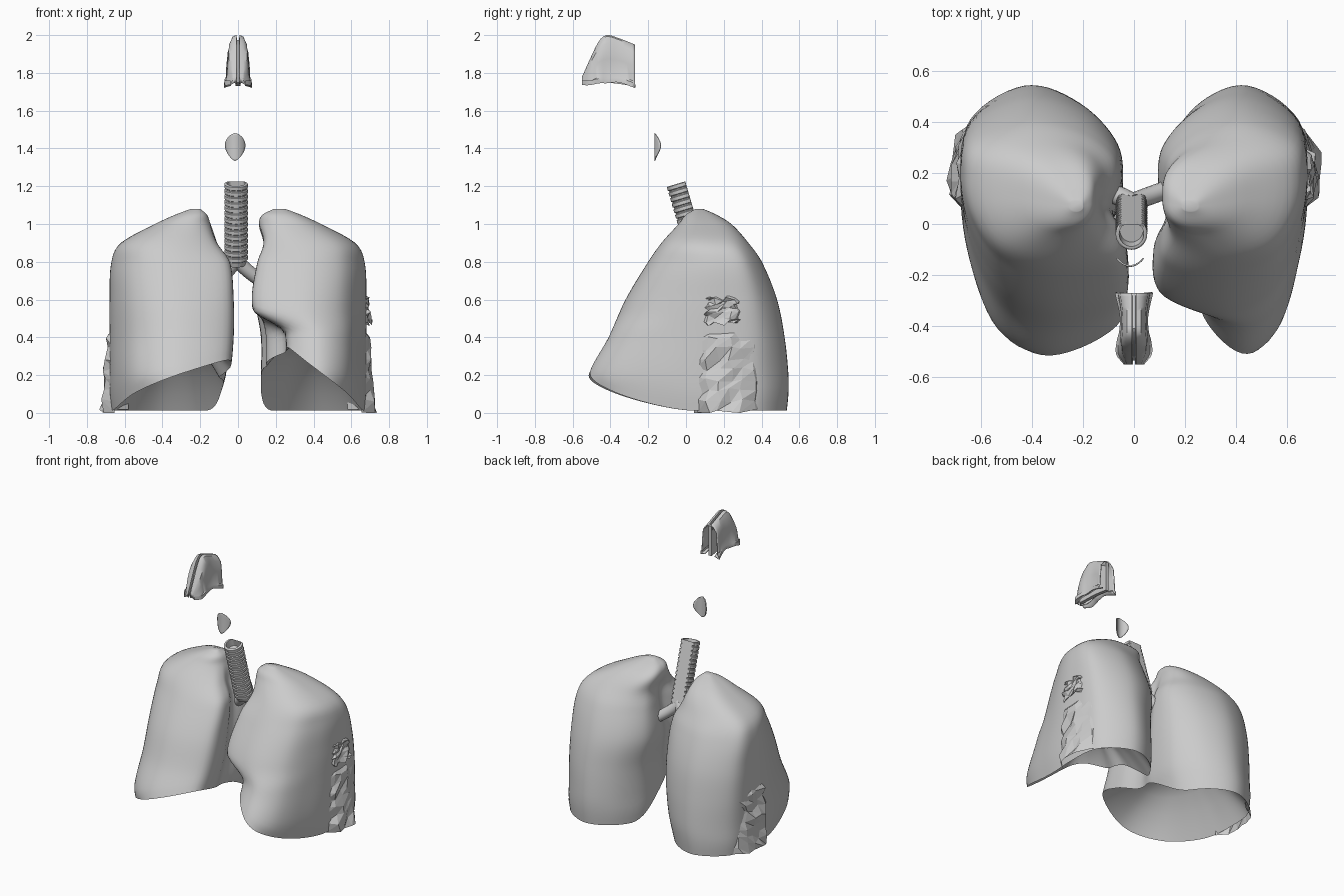
import bpy, bmesh, math, random
from mathutils import Vector

if "Cube" in bpy.data.objects:
    bpy.data.objects.remove(bpy.data.objects["Cube"])

random.seed(4)


def make(name, verts, faces, angle=45):
    me = bpy.data.meshes.new(name)
    me.from_pydata([tuple(v) for v in verts], [], faces)
    bm = bmesh.new()
    bm.from_mesh(me)
    bmesh.ops.recalc_face_normals(bm, faces=bm.faces)
    bm.to_mesh(me)
    bm.free()
    ob = bpy.data.objects.new(name, me)
    bpy.context.collection.objects.link(ob)
    if angle:
        bpy.ops.object.select_all(action='DESELECT')
        ob.select_set(True)
        bpy.context.view_layer.objects.active = ob
        bpy.ops.object.shade_smooth_by_angle(angle=math.radians(angle))
    return ob


def strips(rows, closed=True):
    """Quad faces between equal-length rows of vertices."""
    n = len(rows[0])
    return [(r * n + i, r * n + (i + 1) % n, (r + 1) * n + (i + 1) % n, (r + 1) * n + i)
            for r in range(len(rows) - 1) for i in range(n if closed else n - 1)]


def smooth(t):
    t = min(1, max(0, t))
    return t * t * (3 - 2 * t)


def spline_loop(pts, per):
    out, n = [], len(pts)
    for i in range(n):
        a, b, c, d = [Vector(pts[(i + k) % n]) for k in (-1, 0, 1, 2)]
        for j in range(per):
            t = j / per
            out.append(0.5 * (2 * b + (c - a) * t + (2 * a - 5 * b + 4 * c - d) * t * t
                              + (3 * b - a - 3 * c + d) * t ** 3))
    return out


def sample(table, z):
    """Smooth interpolation of table rows keyed by their first entry."""
    z = min(table[-1][0], max(table[0][0], z))
    i = max(k for k in range(len(table) - 1) if table[k][0] <= z)
    p, q = table[i], table[i + 1]
    a, b = table[max(0, i - 1)], table[min(len(table) - 1, i + 2)]
    h = q[0] - p[0]
    t = (z - p[0]) / h
    res = []
    for k in range(1, len(p)):
        m0 = (q[k] - a[k]) / (q[0] - a[0]) * h
        m1 = (b[k] - p[k]) / (b[0] - p[0]) * h
        res.append((2 * t**3 - 3 * t * t + 1) * p[k] + (t**3 - 2 * t * t + t) * m0
                   + (3 * t * t - 2 * t**3) * q[k] + (t**3 - t * t) * m1)
    return res


# Lungs: z, outer x, front y, back y, then inner x of each lung
SIZES = [(0, .67, -.46, .53, .10, .11), (.1, .68, -.49, .54, .07, .10), (.2, .68, -.515, .54, .04, .10),
         (.4, .68, -.41, .52, .02, .10), (.6, .68, -.32, .48, .02, .07), (.8, .67, -.20, .40, .04, .10),
         (.9, .62, -.13, .33, .10, .125), (1.0, .44, -.04, .24, .145, .11),
         (1.05, .33, 0, .16, .165, .13), (1.08, .25, .05, .09, .2, .19)]
# Cross-section: u runs inner to outer, v front to back
OUTLINE = [(.45, 0), (.77, .1), (.945, .36), (1, .63), (.94, .87), (.6, 1), (.28, .94), (.07, .78),
           (.04, .58), (.09, .44), (.01, .27), (.06, .08)]


def lung(name, side):
    loop = spline_loop(OUTLINE, 7)

    def rim(u, v):
        u, v = max(0, u), max(0, v)
        inner = (.27 if side > 0 else .2) * max(0, 1 - u) ** 1.6 * smooth((.85 - v) / .4)
        return .012 + .11 * max(0, 1 - 2 * v) ** 1.5 + inner

    def point(u, v, z):
        xl, yf, yb, xa, xb = sample(SIZES, z)
        xm = xb if side > 0 else xa
        # towards the apex the section turns into a plain rounded one
        w = smooth((z - .78) / .25)
        d = Vector((u - .5, v - .5))
        e = 3.2 if v > .5 else 2.3
        d = d / (abs(d.x) ** e + abs(d.y) ** e) ** (1 / e) * .5
        u, v = u + (d.x + .5 - u) * w, v + (d.y + .5 - v) * w
        x = xm + u * (xl - xm)
        if side > 0:  # heart notch in the front inner edge
            x += .15 * smooth((.55 - z) / .13) * smooth((.42 - v) / .2) * max(0, 1 - u) ** 1.5
        return Vector((side * x, yf + v * (yb - yf), z))

    rows = []
    for k in range(41):
        s = 1 - (1 - k / 40) ** 1.6
        rows.append([point(u, v, rim(u, v) + s * (1.08 - rim(u, v))) for u, v in loop])
    base = rows[0]
    c = sum(base, Vector()) / len(base)
    under = []
    for k in (.3, .55, .75, .88, .96):  # hollow underside
        under.append([Vector((c.x + (p.x - c.x) * k, c.y + (p.y - c.y) * k,
                              p.z + (.40 - p.z) * (1 - k * k))) for p in base])
    rows = under + rows
    n = len(loop)
    faces = strips(rows) + [tuple(range(n)), tuple(range((len(rows) - 1) * n, len(rows) * n))]
    make(name, [p for r in rows for p in r], faces, 50)


lung("lung_a", -1)
lung("lung_b", 1)


# Crumpled patches on the outer flanks
def patch(name, side, y0, y1, z0, z1, out):
    ny, nz, verts, faces = 7, 9, [], []
    for j in range(nz):
        for i in range(ny):
            a, b = i / (ny - 1), j / (nz - 1)
            edge = i in (0, ny - 1) or j == nz - 1
            y = y0 + (y1 - y0) * a + random.uniform(-.015, .015)
            x = .655 if edge else .685 + out * (1 - b) + random.uniform(-.018, .012)
            x -= .5 * max(0, y - .28)
            verts.append((side * x, y, max(0, z0 + (z1 - z0) * b + random.uniform(-.012, .012))))
    for j in range(nz - 1):
        for i in range(ny - 1):
            p = j * ny + i
            faces += [(p, p + 1, p + ny + 1), (p, p + ny + 1, p + ny)]
    make(name, verts, faces, 0)


for side, tag in ((-1, "a"), (1, "b")):
    patch("flank_patch_" + tag, side, .05, .42, .01, .45, .04)
patch("upper_flank_patch", 1, .08, .30, .47, .62, .02)


# Windpipe: ringed tube with a plain flat back, hollow at the top
def pipe_row(t, r):
    c = Vector((-.01, -.04 + .12 * t, 1.215 - .41 * t))
    row = []
    for i in range(32):
        a = 2 * math.pi * i / 32
        y = min(math.sin(a) * r, .036)
        row.append(c + Vector((math.cos(a) * r, y, y * .3)))
    return row


rows = [pipe_row(.12, .045), pipe_row(0, .048)]
rings = 14
for k in range(rings):
    for f, r in ((0, .056), (.12, .062), (.7, .062), (.82, .056)):
        rows.append(pipe_row((k + f) / rings, r))
rows.append(pipe_row(1.05, .05))
make("windpipe", [p for r in rows for p in r],
     strips(rows) + [tuple(range(32)), tuple(range((len(rows) - 1) * 32, len(rows) * 32))], 30)


# Branch tubes into the lungs
def branch(name, pts, radius):
    cu = bpy.data.curves.new(name, 'CURVE')
    cu.dimensions = '3D'
    cu.bevel_depth, cu.bevel_resolution, cu.use_fill_caps = radius, 5, True
    sp = cu.splines.new('BEZIER')
    sp.bezier_points.add(len(pts) - 1)
    for b, p in zip(sp.bezier_points, pts):
        b.co = p
        b.handle_left_type = b.handle_right_type = 'AUTO'
    bpy.context.collection.objects.link(bpy.data.objects.new(name, cu))


branch("branch_a", [(0, .08, .82), (-.06, .11, .75), (-.16, .14, .68)], .038)
branch("branch_b", [(-.02, .08, .82), (.06, .11, .745), (.2, .16, .65)], .036)

# Leaf-shaped throat flap, pointed below, curved backwards at its sides
rows = []
for k in range(15):
    t = k / 14
    w = .002 + .048 * max(0, math.sin(math.pi * t ** 1.2)) ** .6
    rows.append([Vector((-.015 + w * s / 5, -.162 + 12 * (w * s / 5) ** 2, 1.335 + .145 * t))
                 for s in range(-5, 6)])
flap = make("throat_flap", [p for r in rows for p in r], strips(rows, False), 45)
flap.modifiers.new("thickness", 'SOLIDIFY').thickness = .006

# Nose: y, top z, mid half-width, bottom half-width, bottom z
STATIONS = [(-.55, 1.78, .03, .04, 1.735), (-.51, 1.87, .05, .07, 1.735), (-.46, 1.97, .055, .068, 1.745),
            (-.42, 2.0, .052, .058, 1.745), (-.36, 1.985, .05, .056, 1.75), (-.27, 1.95, .062, .075, 1.72)]
rows = []
for k in range(21):
    y = -.55 + .28 * k / 20
    top, wm, wb, zb = sample(STATIONS, y)
    h = top - zb
    rows.append([Vector(p) for p in ((.004, y, top - .04), (.008, y, top), (.028, y, top - .008),
                                     (wm * .88, y, top - h * .18), (wm, y, top - h * .5),
                                     (wb * .88, y, zb + h * .15), (wb, y, zb + .025),
                                     (wb, y, zb), (wb * .5, y, zb + .012))])
n = len(rows[0])
side_wall = make("nose_side", [p for r in rows for p in r],
                 strips(rows, False) + [tuple(range(n))], 40)
sol = side_wall.modifiers.new("thickness", 'SOLIDIFY')
sol.thickness, sol.offset = .008, -1
side_wall.modifiers.new("both_sides", 'MIRROR')

# Middle wall of the nose
prof = [(-.535, 1.75), (-.49, 1.88), (-.45, 1.95), (-.41, 1.975), (-.27, 1.94), (-.27, 1.73), (-.38, 1.745)]
m = len(prof)
rows = [[Vector((x, y, z)) for y, z in prof] for x in (-.012, .012)]
make("nose_middle", rows[0] + rows[1], strips(rows) + [tuple(range(m)), tuple(range(m, 2 * m))], 30)
